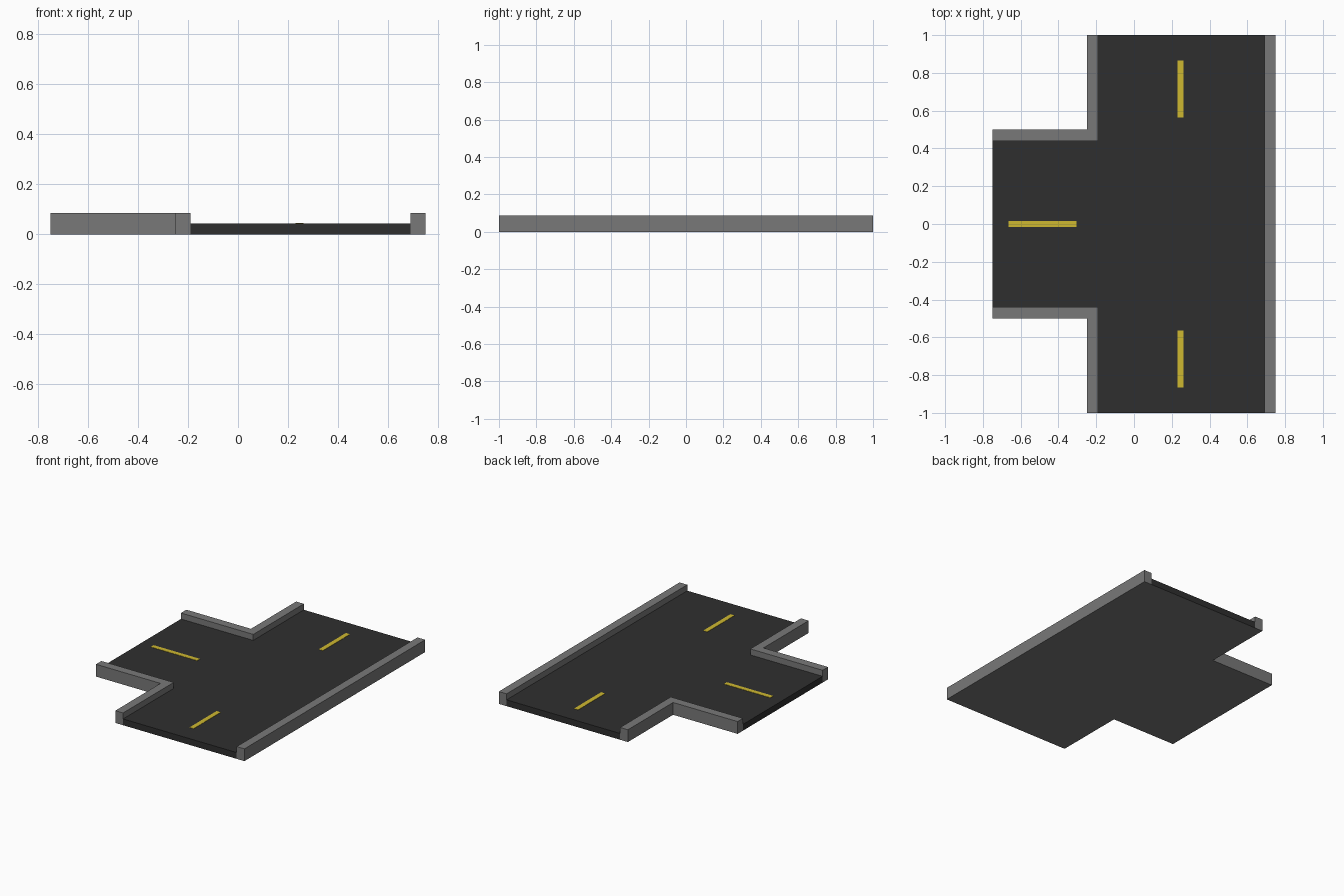
import bpy, bmesh

if "Cube" in bpy.data.objects:
    bpy.data.objects.remove(bpy.data.objects["Cube"])


def material(name, rgb):
    m = bpy.data.materials.new(name)
    m.diffuse_color = (*rgb, 1.0)
    m.use_nodes = True
    m.node_tree.nodes["Principled BSDF"].inputs["Base Color"].default_value = m.diffuse_color
    return m


asphalt = material("dark asphalt", (0.028, 0.028, 0.028))
concrete = material("grey concrete", (0.19, 0.19, 0.19))
yellow = material("yellow paint", (0.62, 0.48, 0.03))


def slab(name, outline, z0, z1, mats, flip=False):
    """Extrude an outline from z0 to z1; a second material goes on the underside."""
    bm = bmesh.new()
    sign = -1 if flip else 1
    face = bm.faces.new([bm.verts.new((x, y * sign, z0)) for x, y in outline])
    ext = bmesh.ops.extrude_face_region(bm, geom=[face], use_keep_orig=True)
    verts = [g for g in ext["geom"] if isinstance(g, bmesh.types.BMVert)]
    bmesh.ops.translate(bm, verts=verts, vec=(0, 0, z1 - z0))
    bmesh.ops.recalc_face_normals(bm, faces=bm.faces)
    bm.normal_update()
    if len(mats) > 1:
        for f in bm.faces:
            if f.normal.z < -0.5:
                f.material_index = 1
    me = bpy.data.meshes.new(name)
    bm.to_mesh(me)
    bm.free()
    for m in mats:
        me.materials.append(m)
    ob = bpy.data.objects.new(name, me)
    bpy.context.collection.objects.link(ob)
    return ob


def rect(x0, x1, y0, y1):
    return [(x0, y0), (x1, y0), (x1, y1), (x0, y1)]


ROAD, CURB = 0.044, 0.086

# T-shaped road surface with a concrete underside
slab("road", [(-0.19, -1), (0.69, -1), (0.69, 1), (-0.19, 1), (-0.19, 0.44),
              (-0.75, 0.44), (-0.75, -0.44), (-0.19, -0.44)],
     0, ROAD, [asphalt, concrete])

# Straight curb along the far side
slab("straight_curb", rect(0.69, 0.75, -1, 1), 0, CURB, [concrete])

# Corner curbs and main road dashes, mirrored front to back
corner = [(-0.75, 0.5), (-0.75, 0.44), (-0.19, 0.44),
          (-0.19, 1), (-0.25, 1), (-0.25, 0.5)]
for side, flip in (("back", False), ("front", True)):
    slab(side + "_corner_curb", corner, 0, CURB, [concrete], flip)
    slab(side + "_lane_dash", rect(0.23, 0.262, 0.565, 0.865),
         ROAD, ROAD + 0.002, [yellow], flip)

# Dash on the side road
slab("side_lane_dash", rect(-0.665, -0.305, -0.016, 0.016),
     ROAD, ROAD + 0.002, [yellow])
